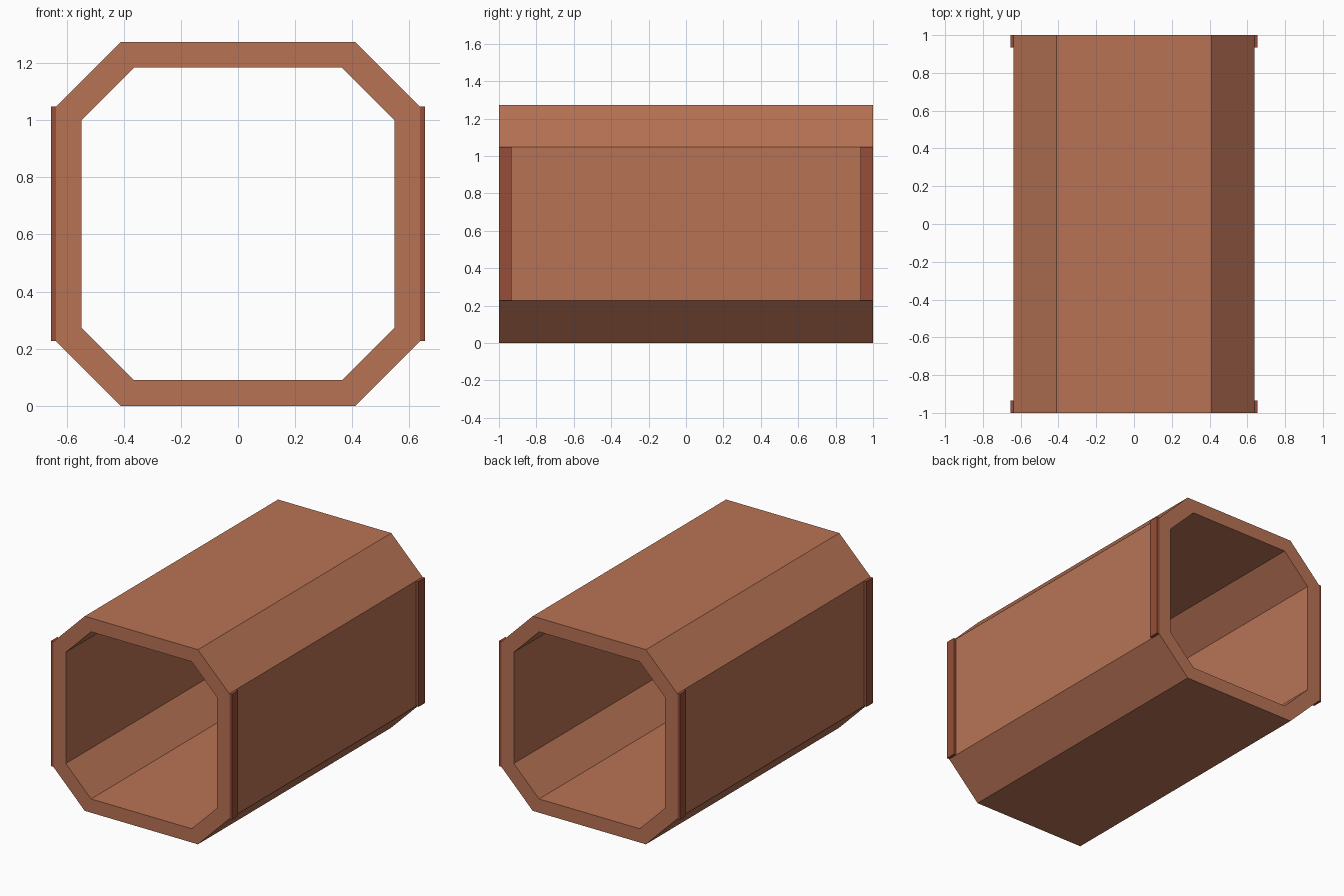
import bpy
import bmesh

cube = bpy.data.objects.get("Cube")
if cube:
    bpy.data.objects.remove(cube, do_unlink=True)

LENGTH = 2.0
OUTER, OUTER_FLAT = 0.637, 0.41    # half width, half length of a flat side
INNER, INNER_FLAT = 0.547, 0.364
STRIP_DEPTH, STRIP_WIDTH = 0.018, 0.066


def make_material(name, color):
    mat = bpy.data.materials.new(name)
    mat.use_nodes = True
    mat.diffuse_color = color
    mat.node_tree.nodes["Principled BSDF"].inputs["Base Color"].default_value = color
    return mat


def add_object(name, bm, mat):
    bmesh.ops.recalc_face_normals(bm, faces=bm.faces)
    mesh = bpy.data.meshes.new(name)
    bm.to_mesh(mesh)
    bm.free()
    mesh.materials.append(mat)
    obj = bpy.data.objects.new(name, mesh)
    bpy.context.collection.objects.link(obj)
    return obj


def octagon(bm, half, flat, y):
    """Ring of eight vertices: a square with cut corners."""
    quarter = [(half, flat), (flat, half)]
    points = []
    for _ in range(4):
        points += quarter
        quarter = [(-z, x) for x, z in quarter]
    return [bm.verts.new((x, y, z + OUTER)) for x, z in points]


clay = make_material("terracotta", (0.479, 0.171, 0.091, 1))
dark_clay = make_material("dark_terracotta", (0.305, 0.076, 0.040, 1))

# Hollow octagonal tube, open at both ends
bm = bmesh.new()
rings = [octagon(bm, half, flat, y) for half, flat, y in (
    (OUTER, OUTER_FLAT, -LENGTH / 2), (OUTER, OUTER_FLAT, LENGTH / 2),
    (INNER, INNER_FLAT, LENGTH / 2), (INNER, INNER_FLAT, -LENGTH / 2))]
for a, b in zip(rings, rings[1:] + rings[:1]):
    for i in range(8):
        j = (i + 1) % 8
        bm.faces.new((a[i], a[j], b[j], b[i]))
add_object("tube_wall", bm, clay)

# Thin upright strips at both ends of each side wall
for side, sx in (("left", 1), ("right", -1)):
    for end, sy in (("front", -1), ("back", 1)):
        bm = bmesh.new()
        bmesh.ops.create_cube(bm, size=1)
        bmesh.ops.scale(bm, vec=(STRIP_DEPTH, STRIP_WIDTH, 2 * OUTER_FLAT), verts=bm.verts)
        bmesh.ops.translate(bm, verts=bm.verts, vec=(
            sx * (OUTER + STRIP_DEPTH / 2), sy * (LENGTH - STRIP_WIDTH) / 2, OUTER))
        add_object(f"{end}_{side}_edge_strip", bm, dark_clay)
